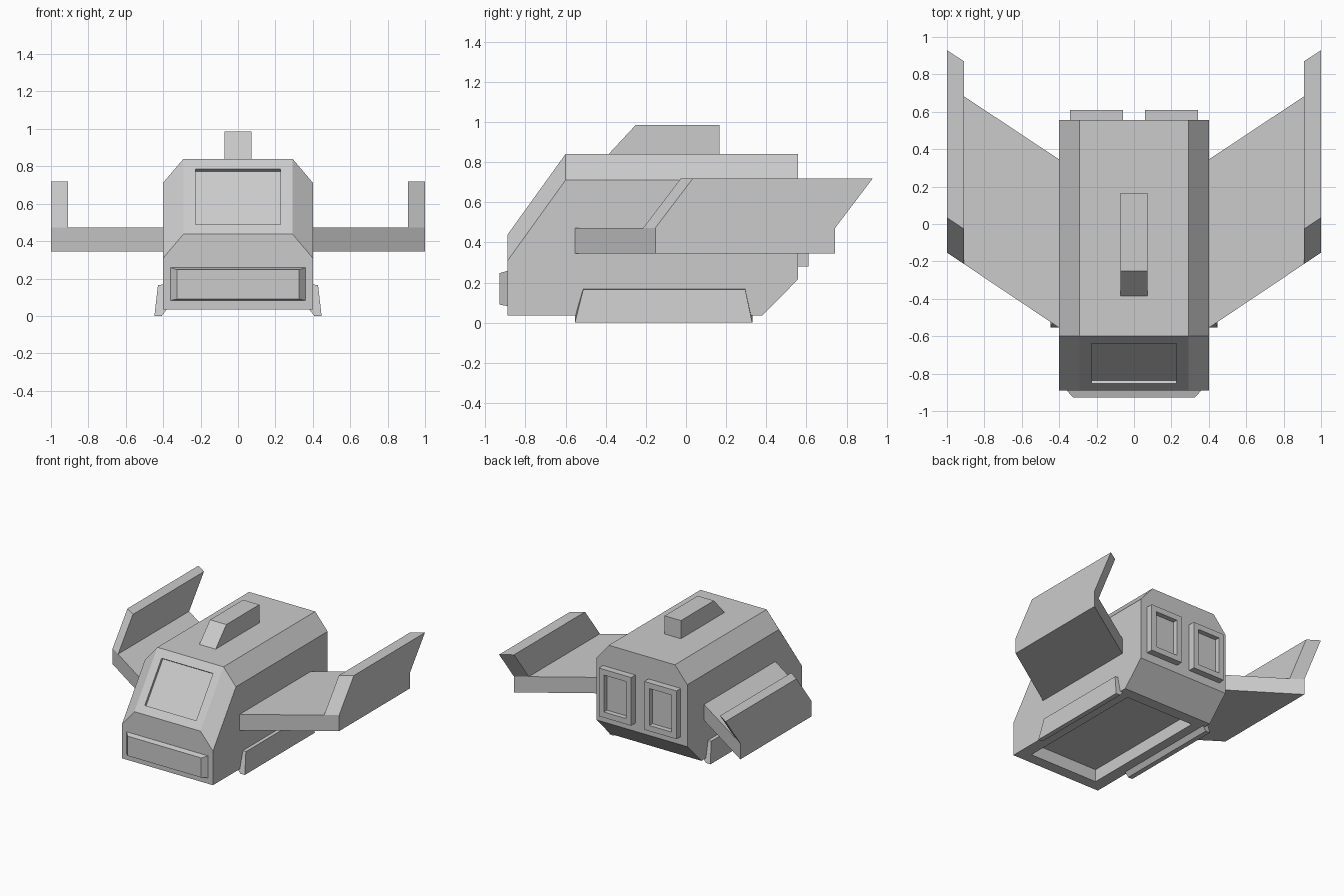
import bpy, bmesh

if "Cube" in bpy.data.objects:
    bpy.data.objects.remove(bpy.data.objects["Cube"])


def loft(name, rings):
    """Solid skinned through equal-length rings of 3D points, capped at both ends."""
    bm = bmesh.new()
    rows = [[bm.verts.new(p) for p in ring] for ring in rings]
    n = len(rows[0])
    for a, b in zip(rows, rows[1:]):
        for i in range(n):
            j = (i + 1) % n
            bm.faces.new((a[i], a[j], b[j], b[i]))
    bm.faces.new(rows[0][::-1])
    bm.faces.new(rows[-1])
    bmesh.ops.recalc_face_normals(bm, faces=bm.faces)
    mesh = bpy.data.meshes.new(name)
    bm.to_mesh(mesh)
    bm.free()
    obj = bpy.data.objects.new(name, mesh)
    bpy.context.collection.objects.link(obj)
    return obj


def across(x, profile):
    return [(x, y, z) for y, z in profile]


def rect(y, x0, x1, z0, z1):
    return [(x0, y, z0), (x1, y, z0), (x1, y, z1), (x0, y, z1)]


def cut(obj, cutter):
    cutter.hide_render = True
    mod = obj.modifiers.new("cut", 'BOOLEAN')
    mod.operation = 'DIFFERENCE'
    mod.solver = 'EXACT'
    mod.object = cutter
    bpy.context.view_layer.objects.active = obj
    bpy.ops.object.modifier_apply(modifier=mod.name)
    bpy.data.objects.remove(cutter)


# Hull: side profile with the upper long edges dropped at the flanks
def hull_profile(drop):
    return [(-.89, .035), (-.89, .437 - drop), (-.60, .84 - drop),
            (.557, .84 - drop), (.557, .215), (.38, .035)]


hull = loft("hull", [across(x, hull_profile(d)) for x, d in
                     ((-.402, .13), (-.292, 0), (.292, 0), (.402, .13))])

# Windscreen recess, sunk square to the sloping nose
def on_slope(z, d):
    return (-.89 + (z - .437) * .72 - .813 * d, z + .582 * d)


screen = [on_slope(.49, .1), on_slope(.785, .1), on_slope(.785, -.02), on_slope(.49, -.02)]
cut(hull, loft("screen_cutter", [across(x, screen) for x in (-.227, .227)]))

# Belly recess
belly = [(-.80, -.1), (.29, -.1), (.29, .135), (-.80, .135)]
cut(hull, loft("belly_cutter", [across(x, belly) for x in (-.305, .305)]))

# Front bumper panel
loft("bumper", [rect(-.88, -.36, .36, .083, .258), rect(-.89, -.36, .36, .083, .258),
                rect(-.928, -.325, .325, .09, .247)])

# Roof fin
fin = [(-.385, .83), (-.385, .84), (-.25, .985), (.167, .985), (.167, .83)]
loft("roof_fin", [across(x, fin) for x in (-.072, .072)])

for side, s in (("left", -1), ("right", 1)):
    # Swept wing
    def edges(x):
        return -.555 + (x - .4) * .67, .345 + (x - .4) * .663

    def wing_ring(x):
        lead, trail = edges(x)
        return across(s * x, [(lead, .345), (lead, .472), (trail, .472), (trail, .345)])

    def tip_ring(x):
        lead, trail = edges(x)
        return across(s * x, [(lead, .345), (lead, .472), (lead + .187, .718),
                              (trail + .187, .718), (trail, .472), (trail, .345)])

    loft(side + "_wing", [wing_ring(.39), wing_ring(.91)])
    loft(side + "_winglet", [tip_ring(.91), tip_ring(1.0)])

    # Landing skid against the flank
    def skid_ring(y_bottom, y_top):
        return [(s * .38, y_bottom, .036), (s * .408, y_bottom, 0), (s * .447, y_bottom, 0),
                (s * .428, y_top, .165), (s * .40, y_top, .168)]

    loft(side + "_skid", [skid_ring(-.553, -.512), skid_ring(.33, .295)])

    # Engine frame with a recessed nozzle panel
    x0, x1 = sorted((s * .058, s * .343))
    frame = loft(side + "_engine", [rect(.55, x0, x1, .28, .665), rect(.61, x0, x1, .28, .665)])
    cut(frame, loft("engine_cutter", [rect(.57, x0 + .045, x1 - .045, .325, .62),
                                      rect(.70, x0 + .045, x1 - .045, .325, .62)]))
